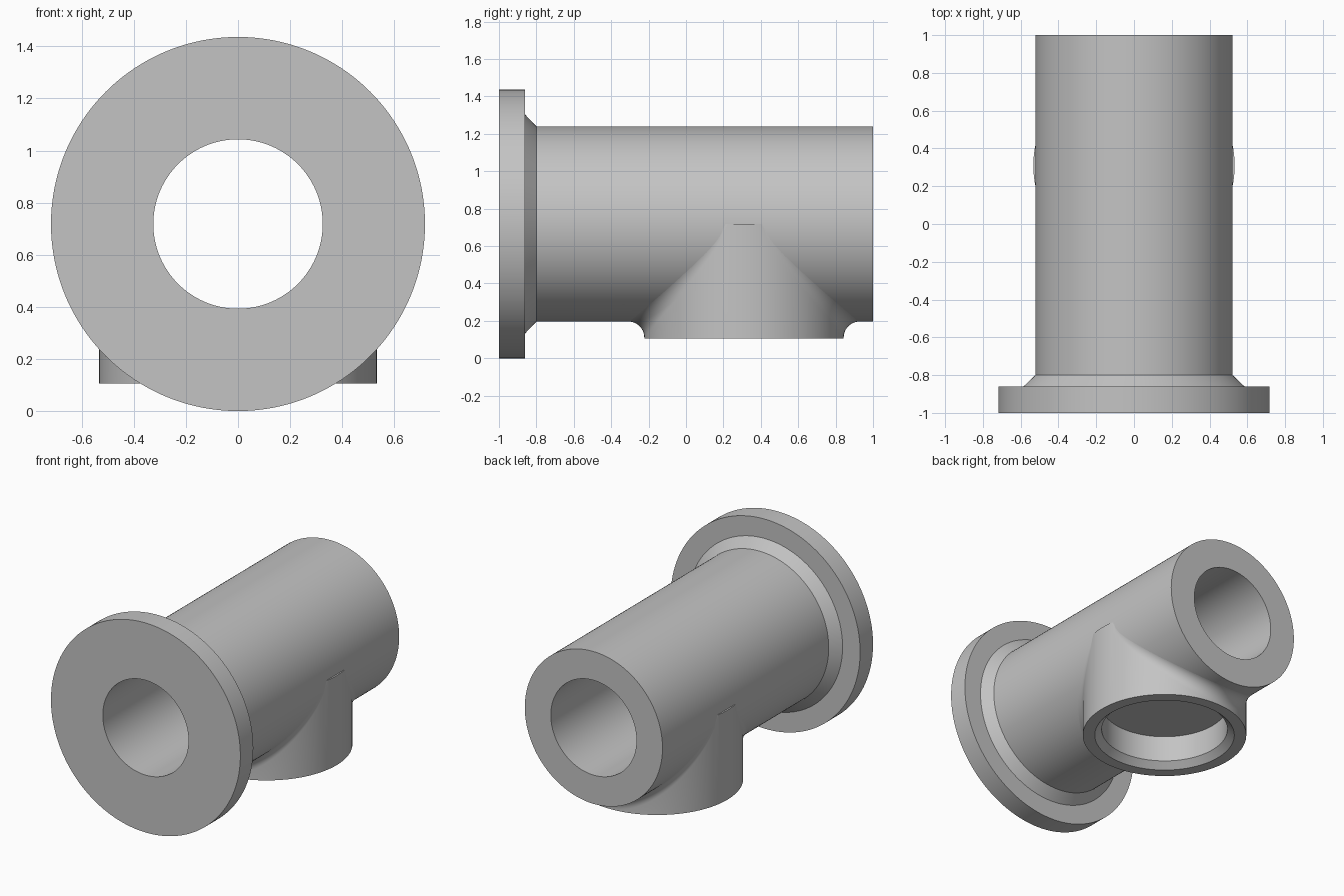
import bpy, bmesh, math
from mathutils import Vector

cube = bpy.data.objects.get("Cube")
if cube:
    bpy.data.objects.remove(cube, do_unlink=True)

AXIS_Z = 0.718      # height of the main pipe axis
PIPE_R = 0.522
BRANCH_Y = 0.31     # position of the branch axis
BRANCH_R = 0.533
FILLET = 0.085
FLOOR_Z = 0.33
SEGS = 192

steel = bpy.data.materials.new("grey_steel")
steel.use_nodes = True
grey = (0.55, 0.55, 0.55, 1)
steel.diffuse_color = grey
steel.node_tree.nodes["Principled BSDF"].inputs["Base Color"].default_value = grey


def skin(name, rings, closed=False, cap_first=False, cap_last=False):
    """Join equal rings of points with quads."""
    bm = bmesh.new()
    loops = [[bm.verts.new(p) for p in ring] for ring in rings]
    pairs = list(zip(loops, loops[1:]))
    if closed:
        pairs.append((loops[-1], loops[0]))
    for a, b in pairs:
        n = len(a)
        for i in range(n):
            j = (i + 1) % n
            bm.faces.new((a[i], a[j], b[j], b[i]))
    if cap_first:
        bm.faces.new(loops[0])
    if cap_last:
        bm.faces.new(loops[-1])
    bmesh.ops.recalc_face_normals(bm, faces=bm.faces)
    mesh = bpy.data.meshes.new(name)
    bm.to_mesh(mesh)
    bm.free()
    mesh.materials.append(steel)
    obj = bpy.data.objects.new(name, mesh)
    bpy.context.collection.objects.link(obj)
    return obj


def activate(obj):
    bpy.ops.object.select_all(action="DESELECT")
    obj.select_set(True)
    bpy.context.view_layer.objects.active = obj


ANGLES = [2 * math.pi * i / SEGS for i in range(SEGS)]


def pipe_ring(r, y):
    return [Vector((r * math.sin(a), y, AXIS_Z + r * math.cos(a))) for a in ANGLES]


def branch_ring(r, z):
    return [Vector((r * math.cos(a), BRANCH_Y + r * math.sin(a), z)) for a in ANGLES]


# Main pipe with flange, collar chamfer and through bore
profile = [(0.325, -1), (0.718, -1), (0.718, -0.86), (0.585, -0.86),
           (PIPE_R, -0.8), (PIPE_R, 1), (0.325, 1)]
pipe = skin("flanged_pipe", [pipe_ring(r, y) for r, y in profile], closed=True)

# Clear the pipe wall where the branch socket sits
cutter = skin("socket_cutter", [branch_ring(0.415, -0.1), branch_ring(0.415, FLOOR_Z + 0.005)],
              cap_first=True, cap_last=True)
cutter.hide_render = True
activate(pipe)
cut = pipe.modifiers.new("socket_cut", "BOOLEAN")
cut.operation = "DIFFERENCE"
cut.solver = "EXACT"
cut.object = cutter
bpy.ops.object.modifier_apply(modifier=cut.name)
bpy.data.objects.remove(cutter, do_unlink=True)


# Rolling-ball fillet from the branch wall onto the pipe
def fillet_column(a, steps=10):
    reach = BRANCH_R + FILLET
    x = reach * math.cos(a)
    y = BRANCH_Y + reach * math.sin(a)
    z = AXIS_Z - math.sqrt(max(0, (PIPE_R + FILLET) ** 2 - x * x))
    centre = Vector((x, y, z))
    on_branch = Vector((BRANCH_R * math.cos(a), BRANCH_Y + BRANCH_R * math.sin(a), z))
    outward = Vector((x, 0, z - AXIS_Z)).normalized()
    on_pipe = Vector((0, y, AXIS_Z)) + outward * (PIPE_R - 0.0005)
    d1, d2 = on_branch - centre, on_pipe - centre
    points = []
    for k in range(steps + 1):
        t = k / steps
        direction = d1.normalized().slerp(d2.normalized(), t) if d1.angle(d2) > 0.001 else d1.normalized()
        points.append(centre + direction * (d1.length * (1 - t) + d2.length * t))
    return points


# Branch: socket floor, wall, chamfer, rim, outer wall and fillet
rings = [branch_ring(r, z) for r, z in
         [(0.41, FLOOR_Z), (0.41, 0.148), (0.455, 0.105), (BRANCH_R, 0.105)]]
rings += [list(ring) for ring in zip(*[fillet_column(a) for a in ANGLES])]
branch = skin("branch_socket", rings, cap_first=True)

for obj in (pipe, branch):
    activate(obj)
    bpy.ops.object.shade_smooth_by_angle(angle=math.radians(30))
